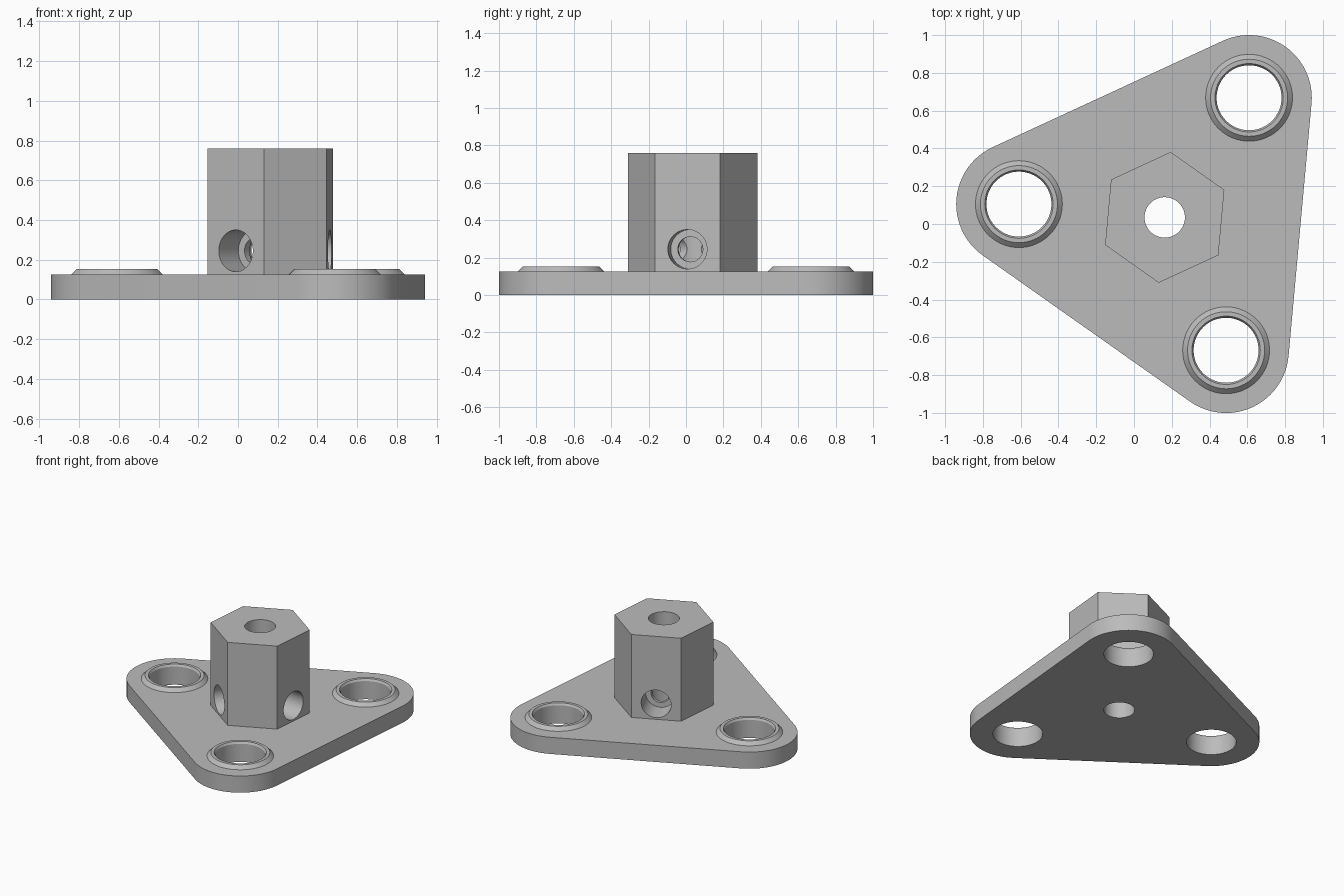
import bpy, bmesh, math
from mathutils import Vector, Matrix

cube = bpy.data.objects.get("Cube")
if cube:
    bpy.data.objects.remove(cube, do_unlink=True)

CENTRE = Vector((0.1625, 0.035, 0))
TURN = math.radians(54.8)
PLATE_TOP, POST_TOP = 0.127, 0.76
CORNER_DIST, CORNER_R = 0.775, 0.332
HOLE_R, BORE_R, HOLE_Z = 0.172, 0.107, 0.245
APOTHEM = 0.301
SEG = 64

grey = bpy.data.materials.new("plain grey")
grey.use_nodes = True
colour = (0.5, 0.5, 0.5, 1)
grey.diffuse_color = colour
grey.node_tree.nodes["Principled BSDF"].inputs["Base Color"].default_value = colour


def polar(angle, dist, z=0.0):
    return Vector((math.cos(angle) * dist, math.sin(angle) * dist, z))


def finish(name, bm):
    bmesh.ops.recalc_face_normals(bm, faces=bm.faces)
    mesh = bpy.data.meshes.new(name)
    bm.to_mesh(mesh)
    bm.free()
    mesh.materials.append(grey)
    obj = bpy.data.objects.new(name, mesh)
    bpy.context.collection.objects.link(obj)
    return obj


def prism(name, outline, z0, z1):
    bm = bmesh.new()
    face = bm.faces.new([bm.verts.new((p.x, p.y, z0)) for p in outline])
    up = bmesh.ops.extrude_face_region(bm, geom=[face])["geom"]
    verts = [v for v in up if isinstance(v, bmesh.types.BMVert)]
    bmesh.ops.translate(bm, verts=verts, vec=(0, 0, z1 - z0))
    return finish(name, bm)


def drill(obj, start, end, radius):
    """Cut a round hole between two points."""
    axis = end - start
    place = Matrix.Translation((start + end) / 2) @ axis.to_track_quat('Z', 'Y').to_matrix().to_4x4()
    bm = bmesh.new()
    bmesh.ops.create_cone(bm, cap_ends=True, segments=SEG, radius1=radius,
                          radius2=radius, depth=axis.length, matrix=place)
    cutter = finish("hole_cutter", bm)
    cutter.hide_render = True
    mod = obj.modifiers.new("hole", 'BOOLEAN')
    mod.operation, mod.solver, mod.object = 'DIFFERENCE', 'EXACT', cutter
    bpy.context.view_layer.objects.active = obj
    bpy.ops.object.modifier_apply(modifier=mod.name)
    bpy.data.objects.remove(cutter, do_unlink=True)


def smooth(obj):
    bpy.ops.object.select_all(action='DESELECT')
    obj.select_set(True)
    bpy.context.view_layer.objects.active = obj
    bpy.ops.object.shade_smooth_by_angle(angle=math.radians(25))


corner_angles = [TURN + i * math.tau / 3 for i in range(3)]
corners = [CENTRE + polar(a, CORNER_DIST) for a in corner_angles]
up = Vector((0, 0, 1))

# Triangular base plate with rounded corners
outline = []
for a, c in zip(corner_angles, corners):
    for i in range(25):
        outline.append(c + polar(a + math.radians(-60 + 5 * i), CORNER_R))
plate = prism("base_plate", outline, 0, PLATE_TOP)
for c in corners + [CENTRE]:
    drill(plate, c - up, c + up, BORE_R if c == CENTRE else HOLE_R)
smooth(plate)

# Hexagonal post with a vertical bore
hexagon = [CENTRE + polar(TURN + math.radians(30 + 60 * i), APOTHEM / math.cos(math.pi / 6))
           for i in range(6)]
post = prism("hexagonal_post", hexagon, PLATE_TOP, POST_TOP)
drill(post, CENTRE - up, CENTRE + up, BORE_R)

# Stepped side holes on alternate faces of the post
for a in corner_angles:
    side = a + math.pi / 3
    middle = CENTRE + up * HOLE_Z
    drill(post, middle + polar(side, 0.13), middle + polar(side, 0.5), 0.105)
    drill(post, middle + polar(side, 0.02), middle + polar(side, 0.2), 0.067)
smooth(post)

# Chamfered raised rim around each corner hole
rim_profile = [(0.23, PLATE_TOP), (0.204, 0.153), (0.181, 0.153),
               (HOLE_R, 0.138), (HOLE_R, PLATE_TOP)]
for name, c in zip(("back_left", "right", "front_left"), corners):
    bm = bmesh.new()
    rings = [[bm.verts.new(c + polar(math.tau * i / SEG, r, z)) for i in range(SEG)]
             for r, z in rim_profile]
    for low, high in zip(rings, rings[1:]):
        for i in range(SEG):
            j = (i + 1) % SEG
            bm.faces.new((low[i], low[j], high[j], high[i]))
    smooth(finish("hole_rim_" + name, bm))
